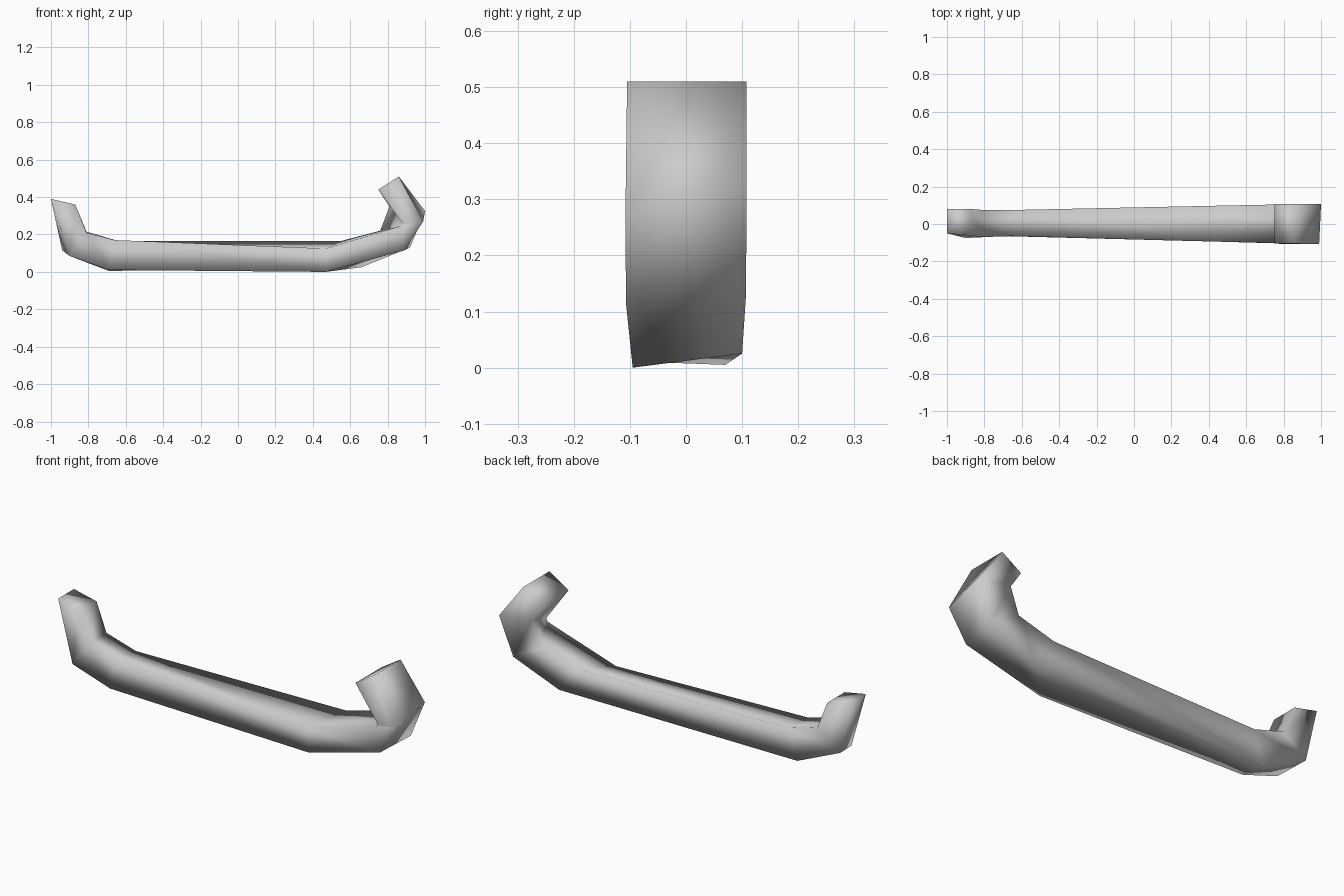
import bpy
import bmesh

default_cube = bpy.data.objects.get("Cube")
if default_cube:
    bpy.data.objects.remove(default_cube, do_unlink=True)

# Plain grey material
grey = bpy.data.materials.new("plain_grey")
grey.use_nodes = True
colour = (0.6, 0.6, 0.6, 1)
grey.diffuse_color = colour
grey.node_tree.nodes["Principled BSDF"].inputs["Base Color"].default_value = colour

# Four long edges of the bent bar, each running from the thin end to the thick end
front_outer = [(-1, -.05, .39), (-.9, -.075, .085), (-.69, -.065, .01),
               (.47, -.095, 0), (.89, -.107, .115), (.99, -.108, .27), (.86, -.105, .51)]
back_outer = [(-1, .08, .39), (-.94, .075, .115), (-.69, .07, .005),
              (.66, .1, .025), (.92, .107, .13), (1, .108, .325), (.86, .108, .51)]
back_inner = [(-.87, .08, .36), (-.81, .075, .215), (-.64, .075, .165),
              (.55, .1, .165), (.76, .104, .22), (.81, .108, .35), (.75, .108, .44)]
front_inner = [(-.87, -.062, .36), (-.81, -.07, .21), (-.66, -.065, .17),
               (.47, -.095, .125), (.87, -.105, .245), (.88, -.108, .26), (.75, -.105, .44)]


def loft_between_edges(name, edges, material):
    """Skin a closed bar over matching long edges and cap both ends."""
    bm = bmesh.new()
    rings = [[bm.verts.new(point) for point in ring] for ring in zip(*edges)]
    sides = len(edges)
    for ring, following in zip(rings, rings[1:]):
        for i in range(sides):
            j = (i + 1) % sides
            bm.faces.new((ring[i], ring[j], following[j], following[i]))
    bm.faces.new(rings[0])
    bm.faces.new(rings[-1])
    bmesh.ops.recalc_face_normals(bm, faces=bm.faces)
    for face in bm.faces:
        face.smooth = True
    mesh = bpy.data.meshes.new(name)
    bm.to_mesh(mesh)
    bm.free()
    mesh.materials.append(material)
    obj = bpy.data.objects.new(name, mesh)
    bpy.context.collection.objects.link(obj)
    return obj


# Tapered bar with an upturned thin end and a hooked thick end
loft_between_edges("bent_bar", [front_outer, back_outer, back_inner, front_inner], grey)
